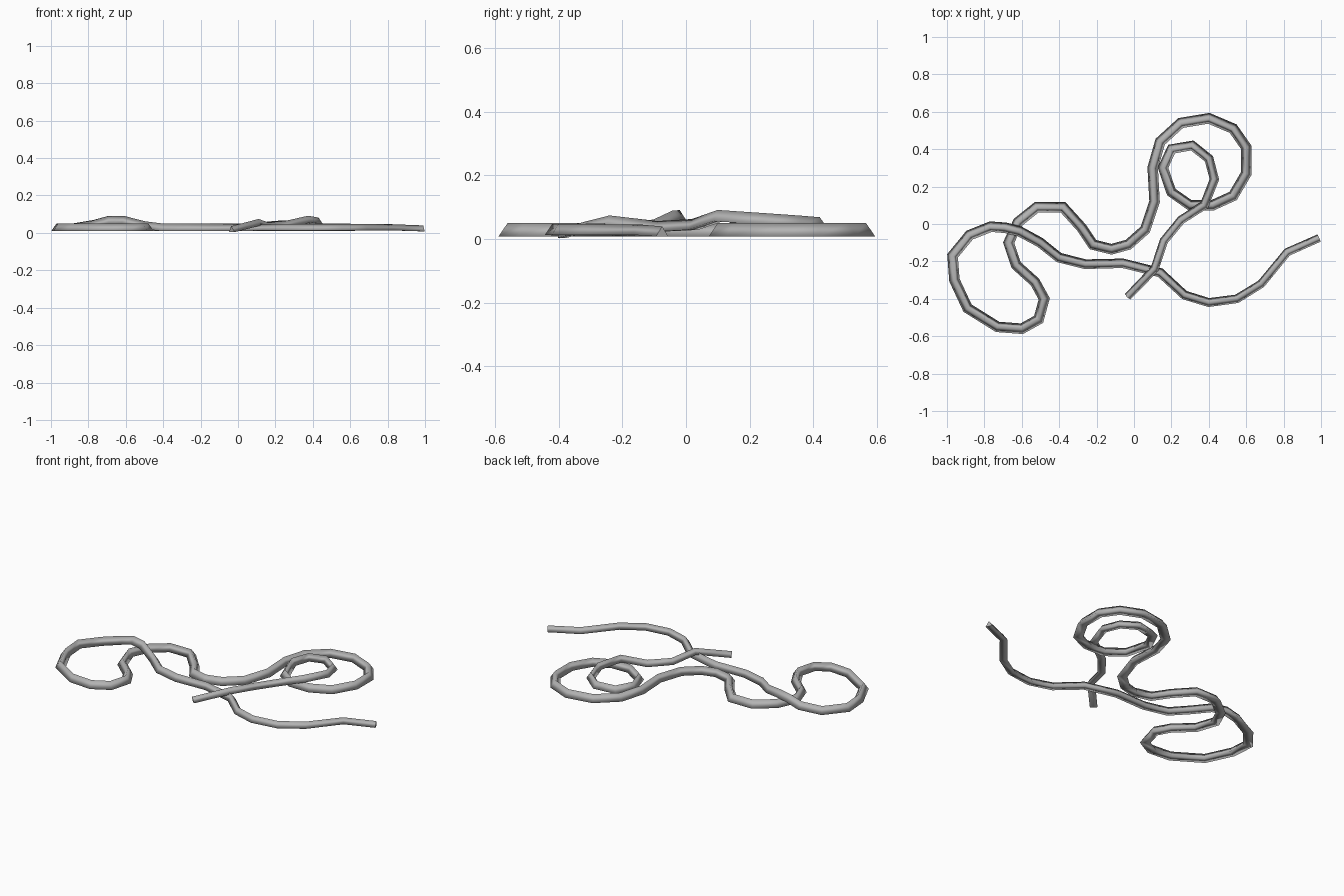
import bpy
import bmesh
from mathutils import Vector

# Remove the default cube
default_cube = bpy.data.objects.get("Cube")
if default_cube:
    bpy.data.objects.remove(default_cube, do_unlink=True)

UNIT = 0.01        # the rope path is written in hundredths
REST = 3           # height of the rope's centre where it lies on the floor
HALF_WIDTH = 0.028
BASE = -0.021
APEX = 0.021
END_SCALE = 0.76
TAPER_STEPS = 12

# Rope path, one named run after another; a third value lifts the rope
right_tail = [(99, -7.5, 2.4), (82, -15), (68, -32), (55, -40), (40, -42), (27, -38),
              (14, -26), (-6, -21), (-26, -21.5), (-40, -18)]
left_crossing = [(-50, -10, 4.2), (-61, -4, 7), (-69, -2, 7), (-77, -1.5, 4.8)]
left_loop = [(-88, -6), (-97, -17), (-96, -30), (-89, -45), (-73, -55),
             (-60, -56), (-51, -51), (-48, -40), (-53, -31), (-63, -22)]
middle_wave = [(-67, -10), (-62, 1), (-52, 9), (-38, 9), (-28, -2),
               (-22, -11), (-12, -13.5), (-3, -11), (6, -3), (11, 12)]
right_loop = [(10, 30), (14, 44), (25, 54), (40, 56.5), (53, 51),
              (60, 41), (60, 27), (53, 15), (42, 10), (30, 10)]
inner_loop = [(20, 17, 3.2), (15.5, 30, 4), (20, 40, 4.5), (31, 42, 5),
              (40, 35, 5.6), (43, 24, 6.4)]
short_tail = [(37.5, 10, 7.4), (25, 2, 4.6), (16, -9, 4), (11, -24, 5.8), (-3.5, -39, 2)]


def to_point(entry):
    """Turn a path entry into a position, resting on the floor by default."""
    height = entry[2] if len(entry) > 2 else REST
    return Vector((entry[0], entry[1], height)) * UNIT


def make_material(name, colour):
    material = bpy.data.materials.new(name)
    material.use_nodes = True
    material.diffuse_color = colour
    shader = next(n for n in material.node_tree.nodes if n.type == "BSDF_PRINCIPLED")
    shader.inputs["Base Color"].default_value = colour
    return material


def rope_ring(bm, points, index):
    """Add one mitred three-sided cross-section at a path point."""
    last = len(points) - 1
    here = points[index]
    incoming = (here - points[max(index - 1, 0)]).normalized()
    outgoing = (points[min(index + 1, last)] - here).normalized()
    tangent = (incoming + outgoing).normalized()
    side = tangent.cross(Vector((0, 0, 1))).normalized()
    up = side.cross(tangent).normalized()
    # Widen the section on bends so the rope keeps its thickness
    mitre = 1 / max(tangent.dot(outgoing if index < last else incoming), 0.7)
    from_end = min(index, last - index)
    scale = END_SCALE + (1 - END_SCALE) * min(from_end / TAPER_STEPS, 1)
    section = [(-HALF_WIDTH * mitre, BASE), (HALF_WIDTH * mitre, BASE), (0, APEX)]
    return [bm.verts.new(here + (side * across + up * rise) * scale)
            for across, rise in section]


def build_rope(name, points, material):
    bm = bmesh.new()
    rings = [rope_ring(bm, points, i) for i in range(len(points))]
    # Skin neighbouring sections
    for first, second in zip(rings, rings[1:]):
        for k in range(len(first)):
            n = (k + 1) % len(first)
            bm.faces.new((first[k], first[n], second[n], second[k]))
    # Close both ends
    bm.faces.new(rings[0])
    bm.faces.new(rings[-1])
    bmesh.ops.recalc_face_normals(bm, faces=bm.faces[:])
    for face in bm.faces:
        face.smooth = True
    # Keep the cut ends crisp
    for edge in bm.edges:
        edge.smooth = not any(len(f.verts) == len(rings[0]) for f in edge.link_faces)
    mesh = bpy.data.meshes.new(name)
    bm.to_mesh(mesh)
    bm.free()
    mesh.materials.append(material)
    rope = bpy.data.objects.new(name, mesh)
    bpy.context.collection.objects.link(rope)
    return rope


# One continuous rope
path = (right_tail + left_crossing + left_loop + middle_wave
        + right_loop + inner_loop + short_tail)
grey = make_material("rope grey", (0.45, 0.45, 0.45, 1))
build_rope("rope", [to_point(entry) for entry in path], grey)
